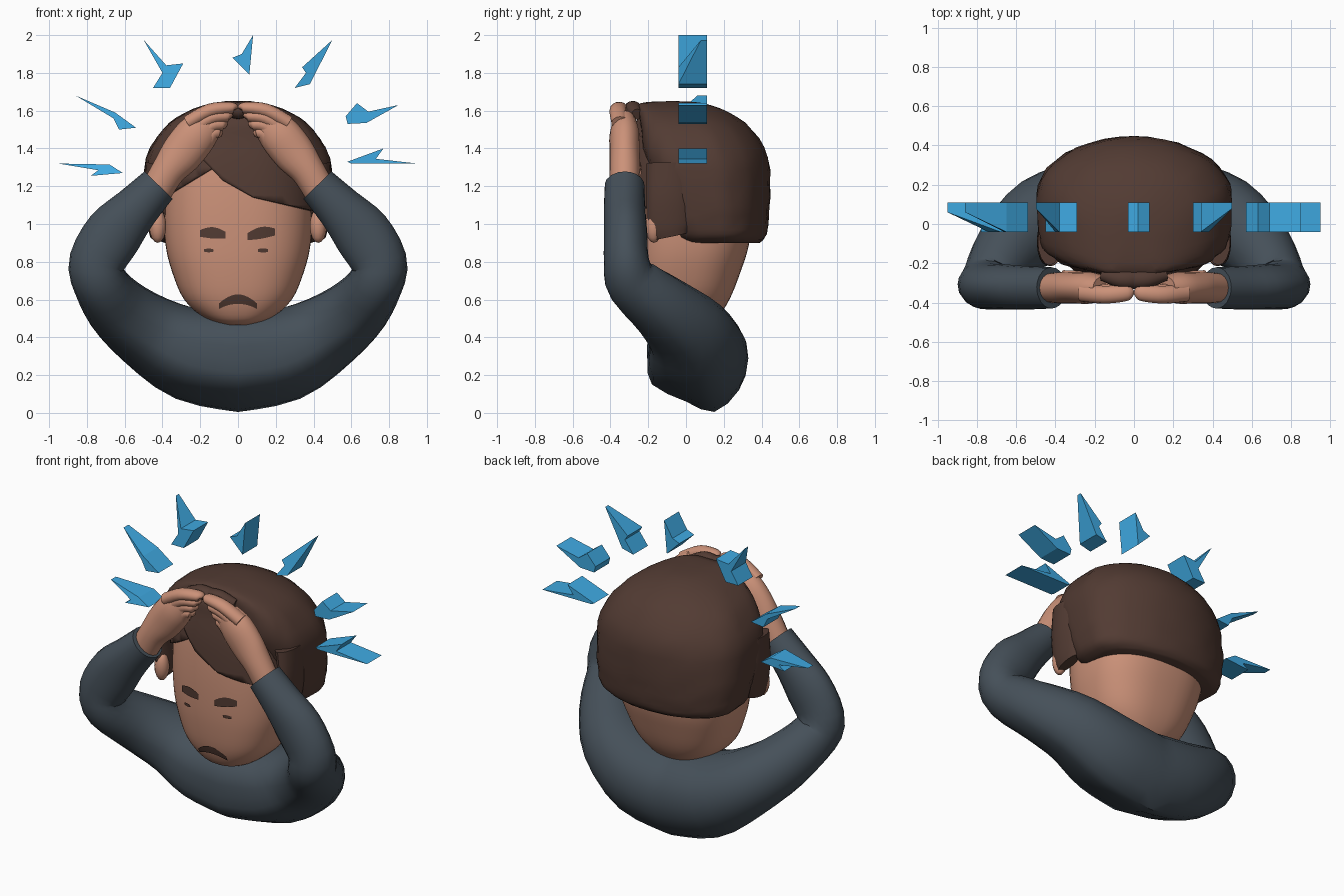
import bpy, bmesh, random
from math import cos, sin, pi, radians
from mathutils import Vector

random.seed(4)
cube = bpy.data.objects.get("Cube")
if cube:
    bpy.data.objects.remove(cube, do_unlink=True)


def material(name, rgb):
    m = bpy.data.materials.new(name)
    m.use_nodes = True
    m.diffuse_color = (*rgb, 1)
    m.node_tree.nodes["Principled BSDF"].inputs["Base Color"].default_value = (*rgb, 1)
    return m


SKIN = material("skin", (.6, .285, .19))
HAIR = material("dark brown hair", (.085, .044, .033))
CLOTH = material("slate cloth", (.06, .08, .1))
BLUE = material("bright blue", (.05, .4, .76))


def finish(name, bm, mat, mirror=False, smooth=True):
    bmesh.ops.recalc_face_normals(bm, faces=bm.faces)
    mesh = bpy.data.meshes.new(name)
    bm.to_mesh(mesh)
    bm.free()
    mesh.materials.append(mat)
    obj = bpy.data.objects.new(name, mesh)
    bpy.context.collection.objects.link(obj)
    if smooth:
        mesh.polygons.foreach_set("use_smooth", [True] * len(mesh.polygons))
        mesh.set_sharp_from_angle(angle=radians(40))
    if mirror:
        obj.modifiers.new("mirror", "MIRROR")
    return obj


def spline(keys, steps, closed=False):
    """Catmull-Rom points through keys of any dimension."""
    keys = [Vector(k) for k in keys]
    n = len(keys)
    get = lambda i: keys[i % n] if closed else keys[max(0, min(n - 1, i))]
    out = []
    for i in range(n if closed else n - 1):
        a, b, c, d = (get(i + j) for j in (-1, 0, 1, 2))
        for s in range(steps):
            t = s / steps
            out.append((b * 2 + (c - a) * t + (a * 2 - b * 5 + c * 4 - d) * t * t
                        + (b * 3 - a - c * 3 + d) * t ** 3) / 2)
    return out if closed else out + [keys[-1]]


def loft(rings, caps=(True, True)):
    bm = bmesh.new()
    rows = [[bm.verts.new(p) for p in ring] for ring in rings]
    n = len(rows[0])
    for a, b in zip(rows, rows[1:]):
        for i in range(n):
            j = (i + 1) % n
            bm.faces.new((a[i], a[j], b[j], b[i]))
    for use, row in zip(caps, (rows[0], rows[-1])):
        if use:
            bm.faces.new(row)
    return bm


CIRCLE = [Vector((cos(i * pi / 8), sin(i * pi / 8))) for i in range(16)]


def tube(keys, steps=4, section=CIRCLE, round_from=0, caps=(True, True)):
    """Sweep a section along x, y, z, depth radius, width radius keys."""
    pts = spline(keys, steps)
    rings = []
    for i, p in enumerate(pts):
        t = Vector((pts[min(i + 1, len(pts) - 1)] - pts[max(i - 1, 0)])[:3])
        if i == 0 and p[0] == 0:
            t = Vector((1, 0, 0))
        t.normalize()
        u = Vector((0, 1, 0))
        u = (u - t * u.dot(t)).normalized()
        v = t.cross(u)
        k = min(1, i / round_from) if round_from else 1
        ring = []
        for s in section:
            q = s.lerp(s.normalized(), k)
            ring.append(Vector(p[:3]) + u * q.x * p[3] + v * q.y * p[4])
        rings.append(ring)
    return loft(rings, caps)


def stack(keys, steps, segments, front_power, back_power, jitter=0):
    """Upright form from z, half width, front y, back y keys."""
    rings = []
    for z, rx, front, back in spline(keys, steps):
        ring = []
        for i in range(segments):
            a = 2 * pi * i / segments
            c, s = cos(a), sin(a)
            power = back_power if s > 0 else front_power
            w = 1 + random.uniform(-jitter, jitter)
            x = rx * w * abs(c) ** power * (1 if c > 0 else -1)
            y = (front + back) / 2 + (back - front) / 2 * w * abs(s) ** power * (1 if s > 0 else -1)
            ring.append((x, y, z))
        rings.append(ring)
    return loft(rings)


# Torso and sleeves: one sweep from the chest around the elbow to the wrist
chest = [(-1, -.48), (-.28, -.84), (.32, -1.06), (.84, -.6), (1.02, 0),
         (.84, .64), (.2, 1.04), (-.6, 1), (-1.05, .6), (-1.1, .05)]
arm = [(0, .07, .27, .25, .25), (.25, .07, .31, .25, .24), (.47, .02, .425, .22, .2),
       (.635, -.12, .555, .175, .17), (.73, -.28, .69, .145, .145), (.745, -.315, .8, .12, .15),
       (.655, -.32, .95, .115, .155), (.54, -.325, 1.08, .11, .125), (.42, -.325, 1.205, .105, .105)]
finish("torso_and_sleeves", tube(arm, 3, spline(chest, 2, True), 12, (False, True)), CLOTH, True)

# Head
HEAD_POWER = .8
head = [(.465, .07, -.17, .09), (.5, .175, -.225, .16), (.6, .285, -.27, .23), (.75, .35, -.295, .29),
        (.9, .385, -.305, .335), (1.1, .395, -.305, .355), (1.3, .38, -.29, .35),
        (1.45, .31, -.26, .3), (1.55, .2, -.23, .2), (1.6, .06, -.09, .07)]
make_head = lambda: stack(head, 4, 48, HEAD_POWER, HEAD_POWER)
finish("head", make_head(), SKIN)

# Ears
bm = bmesh.new()
bmesh.ops.create_uvsphere(bm, u_segments=12, v_segments=8, radius=1)
for v in bm.verts:
    v.co = Vector((.425 + v.co.x * .045, -.17 + v.co.y * .045, .99 + v.co.z * .09))
finish("ears", bm, SKIN, True)

# Bowl of hair with a flat front, and locks beside the face
bowl = [(.9, .39, -.02, .39), (.93, .45, -.06, .42), (1, .475, -.09, .435), (1.15, .495, -.14, .445),
        (1.35, .485, -.22, .435), (1.5, .4, -.24, .35), (1.59, .28, -.25, .23),
        (1.64, .14, -.24, .09), (1.65, .03, -.1, -.04)]
finish("hair", stack(bowl, 3, 40, .45, 1, .012), HAIR)
lock = [(.43, -.08, .935, .09, .035), (.435, -.09, 1, .115, .045), (.445, -.09, 1.15, .12, .05),
        (.43, -.09, 1.32, .12, .06)]
finish("side_locks", tube(lock), HAIR, True)
tuft = [(0, -.28, 1.6, .05, .045), (.07, -.28, 1.61, .045, .04), (.16, -.26, 1.58, .03, .03)]
finish("front_tuft", tube(tuft, caps=(False, True)), HAIR, True)


# Fringe: shells over the forehead, cut along the hairline
def fringe(name, lines, thickness):
    bm = make_head()
    cuts = [((0, .08, 0), (0, -1, 0))]
    for (ax, az), (bx, bz) in lines:
        cuts.append(((ax, 0, az), (az - bz, 0, bx - ax)))
    for point, normal in cuts:
        bmesh.ops.bisect_plane(bm, geom=bm.verts[:] + bm.edges[:] + bm.faces[:],
                               plane_co=point, plane_no=normal, clear_inner=True)
    obj = finish(name, bm, HAIR)
    mod = obj.modifiers.new("thickness", "SOLIDIFY")
    mod.thickness, mod.offset = thickness, 1


fringe("fringe_sweep", [((-.2, 1.36), (-.08, 1.23)), ((-.08, 1.23), (.08, 1.14)),
                        ((.08, 1.14), (.38, 1.07))], .025)
fringe("fringe_side", [((-.4, 1.13), (-.12, 1.3))], .018)

# Hands resting on the forehead
palm = [(.43, -.325, 1.18, .075, .085), (.37, -.325, 1.28, .08, .09), (.3, -.325, 1.37, .08, .11),
        (.22, -.325, 1.47, .08, .11), (.15, -.325, 1.54, .06, .085)]
finish("palms", tube(palm), SKIN, True)
for i, name in enumerate(("index", "middle", "ring", "little")):
    off = .08 - i * .05
    x, z = .21 + off * .7, 1.48 + off * .7
    tip_x, tip_z = .012 + i * .024, 1.615 - i * .045
    y = -.35 + i * .008
    finger = [(x, y, z, .045, .038), ((x + tip_x) / 2 + .01, y - .01, (z + tip_z) / 2 + .025, .045, .037),
              (tip_x + .02, y, tip_z, .04, .03), (tip_x, y, tip_z - .008, .015, .012)]
    finish(name + "_fingers", tube(finger), SKIN, True)
thumb = [(.36, -.28, 1.27, .045, .035), (.27, -.285, 1.32, .045, .036),
         (.21, -.285, 1.385, .035, .03), (.18, -.29, 1.42, .012, .012)]
finish("thumbs", tube(thumb), SKIN, True)


# Face marks: thin plates following the face
profile = spline(head, 4)


def face_y(x, z):
    for a, b in zip(profile, profile[1:]):
        if a[0] <= z <= b[0]:
            _, rx, front, back = a.lerp(b, (z - a[0]) / (b[0] - a[0]))
            bulge = (1 - min(1, abs(x / rx)) ** (2 / HEAD_POWER)) ** (HEAD_POWER / 2)
            return (front + back) / 2 - (back - front) / 2 * bulge


def mark(name, x0, x1, z, height, arch=0, slope=0):
    bm = bmesh.new()
    columns = []
    for i in range(13):
        t = i / 12
        x = x0 + (x1 - x0) * t
        mid = z + arch * (1 - (2 * t - 1) ** 2) + slope * (t - .5)
        half = height / 2 * (.6 + .4 * sin(pi * t))
        columns.append([bm.verts.new((x, face_y(x, h) - .007, h))
                        for h in (mid - half, mid, mid + half)])
    for a, b in zip(columns, columns[1:]):
        for j in range(2):
            bm.faces.new((a[j], b[j], b[j + 1], a[j + 1]))
    finish(name, bm, HAIR)


mark("right_eyebrow", -.2, -.065, .945, .06, .008, -.01)
mark("left_eyebrow", .05, .195, .945, .062, .008, .025)
mark("right_eye", -.18, -.13, .86, .02)
mark("left_eye", .105, .16, .86, .022)
mark("mouth", -.1, .1, .565, .05, .037)

# Blue shards bursting around the head; the first point is the tip, some tips narrow
shards = [
    (.06, [(-.95, 1.32), (-.68, 1.315), (-.61, 1.27), (-.78, 1.255), (-.74, 1.285)]),
    (.06, [(-.86, 1.68), (-.65, 1.59), (-.54, 1.51), (-.63, 1.5), (-.66, 1.56)]),
    (.08, [(-.5, 1.975), (-.38, 1.84), (-.29, 1.85), (-.36, 1.72), (-.45, 1.72), (-.4, 1.8)]),
    (-.04, [(.08, 2), (.02, 1.9), (-.03, 1.88), (.06, 1.79)]),
    (.08, [(.5, 1.975), (.34, 1.83), (.36, 1.8), (.3, 1.72), (.38, 1.74)]),
    (-.04, [(.85, 1.63), (.69, 1.595), (.63, 1.64), (.57, 1.57), (.58, 1.53), (.68, 1.535)]),
    (-.04, [(.95, 1.32), (.73, 1.345), (.77, 1.4), (.58, 1.33), (.6, 1.32)])]
for i, (tip_y, outline) in enumerate(shards):
    front = [(x, -.04 if j else tip_y, z) for j, (x, z) in enumerate(outline)]
    back = [(x, .11, z) for x, z in outline]
    finish(f"shard_{i + 1}", loft([front, back]), BLUE, smooth=False)
